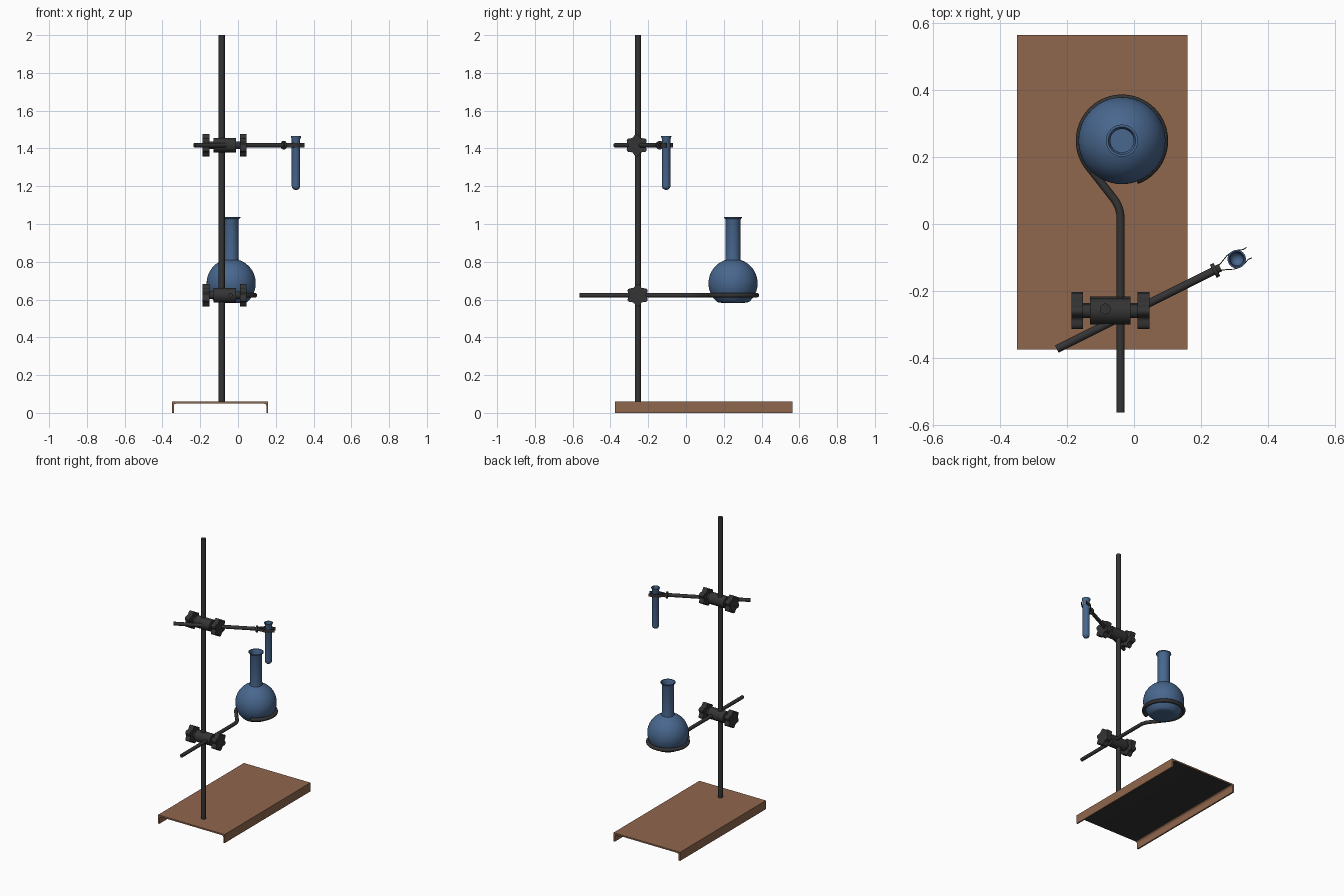
import bpy, bmesh, math
from mathutils import Vector

if "Cube" in bpy.data.objects:
    bpy.data.objects.remove(bpy.data.objects["Cube"])


def material(name, rgb):
    m = bpy.data.materials.new(name)
    m.diffuse_color = (*rgb, 1)
    m.use_nodes = True
    m.node_tree.nodes["Principled BSDF"].inputs["Base Color"].default_value = m.diffuse_color
    return m


BROWN = material("brown base", (0.28, 0.135, 0.075))
DARK = material("dark metal", (0.034, 0.034, 0.034))
BLUE = material("blue glass", (0.065, 0.135, 0.27))


def finish(name, bm, mat, smooth=True):
    bmesh.ops.recalc_face_normals(bm, faces=bm.faces)
    me = bpy.data.meshes.new(name)
    bm.to_mesh(me)
    bm.free()
    ob = bpy.data.objects.new(name, me)
    bpy.context.collection.objects.link(ob)
    me.materials.append(mat)
    if smooth:
        shade(ob)
    return ob


def shade(ob):
    bpy.ops.object.select_all(action='DESELECT')
    ob.select_set(True)
    bpy.context.view_layer.objects.active = ob
    bpy.ops.object.shade_smooth_by_angle(angle=math.radians(40))


def prism(name, pts, offset, mat):
    """Extrude a closed outline of 3D points along an offset."""
    bm = bmesh.new()
    f = bm.faces.new([bm.verts.new(p) for p in pts])
    r = bmesh.ops.extrude_face_region(bm, geom=[f])
    bmesh.ops.translate(bm, vec=offset,
                        verts=[v for v in r["geom"] if isinstance(v, bmesh.types.BMVert)])
    return finish(name, bm, mat)


def rod(name, a, b, r, mat=DARK, n=32):
    a, b = Vector(a), Vector(b)
    bm = bmesh.new()
    bmesh.ops.create_cone(bm, cap_ends=True, segments=n, radius1=r, radius2=r,
                          depth=(b - a).length)
    bm.transform((b - a).to_track_quat('Z', 'Y').to_matrix().to_4x4())
    bmesh.ops.translate(bm, vec=(a + b) / 2, verts=bm.verts)
    return finish(name, bm, mat)


def lathe(name, profile, loc, mat, n=48):
    """Spin (radius, z) points round the vertical axis."""
    bm = bmesh.new()
    vs = [bm.verts.new((r, 0, z)) for r, z in profile]
    es = [bm.edges.new(p) for p in zip(vs, vs[1:])]
    bmesh.ops.spin(bm, geom=vs + es, cent=(0, 0, 0), axis=(0, 0, 1),
                   angle=2 * math.pi, steps=n, use_merge=True)
    bmesh.ops.remove_doubles(bm, verts=bm.verts, dist=1e-5)
    bmesh.ops.translate(bm, vec=loc, verts=bm.verts)
    return finish(name, bm, mat)


# Base: folded plate, open at front and back, with filleted inner corners
x0, x1, h, t, f = -0.35, 0.16, 0.06, 0.01, 0.015
outline = [(x0, 0), (x0, h), (x1, h), (x1, 0), (x1 - t, 0)]
for cx, a0 in ((x1 - t - f, 0), (x0 + t + f, 90)):
    for i in range(7):
        a = math.radians(a0 + 15 * i)
        outline.append((cx + f * math.cos(a), h - t - f + f * math.sin(a)))
outline.append((x0 + t, 0))
base = prism("base_plate", [(x, -0.375, z) for x, z in outline], (0, 0.94, 0), BROWN)
base.data.materials.append(DARK)
for p in base.data.polygons:      # dark underside
    if p.normal.z < -0.95 and p.center.z > 0.03:
        p.material_index = 1

# Upright
PX, PY = -0.086, -0.254
rod("upright_rod", (PX, PY, h - 0.005), (PX, PY, 2.0), 0.016)


# Clamp: barrel, shaft and two star knobs
def clamp(name, y, z):
    rod(name + "_barrel", (-0.131, y, z), (-0.011, y, z), 0.039)
    rod(name + "_shaft", (-0.16, y, z), (0.02, y, z), 0.02)
    for side, x in (("left", -0.187), ("right", 0.011)):
        pts = []
        for i in range(72):
            a = 2 * math.pi * i / 72
            r = 0.052 + 0.0075 * math.cos(6 * a)
            pts.append((x, y + r * math.sin(a), z + r * math.cos(a)))
        prism(f"{name}_{side}_knob", pts, (0.035, 0, 0), DARK)


ZU, ZL = 1.417, 0.623
clamp("upper_clamp", -0.261, ZU)
clamp("lower_clamp", -0.256, ZL)

# Ring support: straight arm, rounded bend, then an open ring
FX, FY, R = -0.036, 0.249, 0.126
path = [Vector((-0.04, -0.563))]
start = math.radians(218)
touch = Vector((FX + R * math.cos(start), FY + R * math.sin(start)))
d = Vector((math.sin(start), -math.cos(start)))
corner = touch - d * ((touch.x + 0.04) / d.x)
p0, p2 = corner - Vector((0, 0.035)), corner + d * 0.035
for i in range(9):
    s = i / 8
    path.append(p0 * (1 - s) ** 2 + corner * 2 * s * (1 - s) + p2 * s * s)
for i in range(61):
    a = math.radians(218 - (218 + 70) * i / 60)
    path.append(Vector((FX + R * math.cos(a), FY + R * math.sin(a))))
cu = bpy.data.curves.new("ring_support", 'CURVE')
cu.dimensions = '3D'
cu.bevel_depth, cu.bevel_resolution, cu.use_fill_caps = 0.012, 4, True
sp = cu.splines.new('POLY')
sp.points.add(len(path) - 1)
for pt, p in zip(sp.points, path):
    pt.co = (p.x, p.y, ZL, 1)
ring = bpy.data.objects.new("ring_support", cu)
bpy.context.collection.objects.link(ring)
cu.materials.append(DARK)
bpy.ops.object.select_all(action='DESELECT')
ring.select_set(True)
bpy.context.view_layer.objects.active = ring
bpy.ops.object.convert(target='MESH')
shade(bpy.context.view_layer.objects.active)

# Flask: flattened sphere, neck, flared lip and inner wall
CZ = 0.686


def bulb(r, a0, a1, n=24):
    return [(r * math.cos(math.radians(a0 + (a1 - a0) * i / n)),
             CZ + r * math.sin(math.radians(a0 + (a1 - a0) * i / n))) for i in range(n + 1)]


flask = [(0, 0.586), (0.062, 0.583), (0.072, 0.584)] + bulb(0.13, -50, 72)
flask += [(0.039, 0.825), (0.039, 1.02), (0.042, 1.028), (0.048, 1.032), (0.048, 1.036),
          (0.041, 1.036), (0.035, 1.022), (0.035, 0.82)]
flask += bulb(0.125, 73, -50) + [(0, 0.59)]
lathe("round_flask", flask, (FX, FY, 0), BLUE)

# Test tube: rounded bottom, small lip and inner wall
TX, TY = 0.307, -0.105
arc = [math.radians(9 * i) for i in range(11)]
tube = [(0.0225 * math.sin(a), 1.2025 - 0.0225 * math.cos(a)) for a in arc]
tube += [(0.0225, 1.45), (0.0275, 1.461), (0.0275, 1.465), (0.023, 1.465), (0.0195, 1.452)]
tube += [(0.0195 * math.sin(a), 1.2025 - 0.0195 * math.cos(a)) for a in reversed(arc)]
lathe("test_tube", tube, (TX, TY, 0), BLUE, 32)

# Tube holder: slanted rod, collar and two thin prongs round the tube
u = Vector((0.888, 0.46, 0))
v = Vector((-u.y, u.x, 0))
c = Vector((TX, TY, ZU))
rod("holder_rod", (-0.231, -0.374, ZU), c - u * 0.055, 0.012)
rod("holder_collar", c - u * 0.079, c - u * 0.067, 0.022)
shape = [(-0.06, 0.008), (-0.042, 0.015), (-0.022, 0.024), (-0.008, 0.0265), (0.008, 0.0265),
         (0.02, 0.022), (0.03, 0.018), (0.042, 0.019)]
for side, s in (("left", 1), ("right", -1)):
    loop = shape + [(a, b - 0.003) for a, b in reversed(shape)]
    prism(f"holder_{side}_prong",
          [c + u * a + v * (s * b) - Vector((0, 0, 0.011)) for a, b in loop],
          (0, 0, 0.022), DARK)
